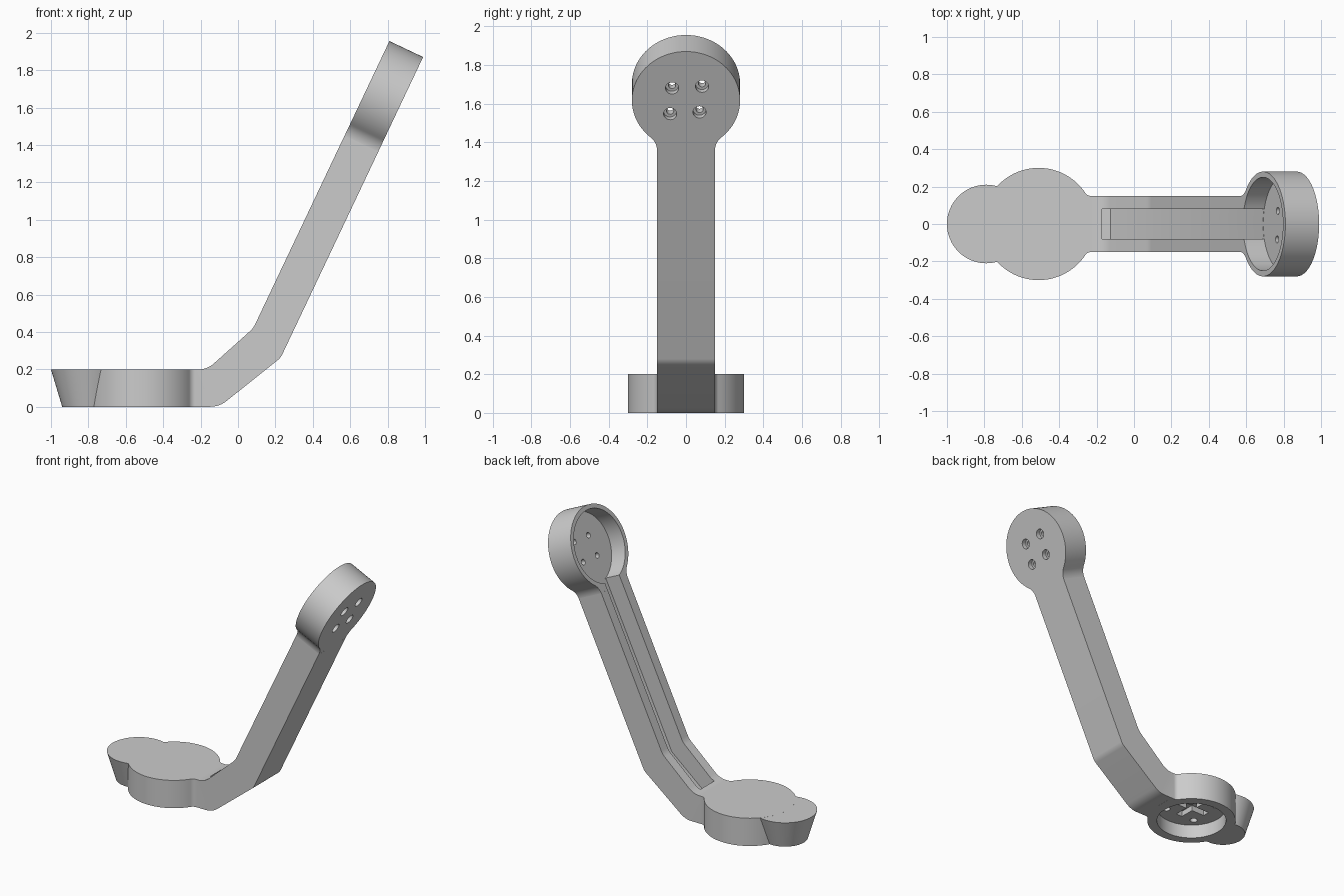
import bpy, bmesh
from math import sin, cos, pi, atan2, sqrt
from mathutils import Vector as V, Matrix

if "Cube" in bpy.data.objects:
    bpy.data.objects.remove(bpy.data.objects["Cube"])


def frame(origin, u, v, w):
    return Matrix.Translation(origin) @ Matrix((u, v, w)).transposed().to_4x4()


def prism(name, outline, lo, hi, m=Matrix(), shrink=None):
    """Extrude a 2D outline; shrink gives an alternative outline at the low end."""
    bm = bmesh.new()
    a = [bm.verts.new(m @ V((p[0], p[1], lo))) for p in (shrink or outline)]
    b = [bm.verts.new(m @ V((p[0], p[1], hi))) for p in outline]
    bm.faces.new(a[::-1])
    bm.faces.new(b)
    for i in range(len(a)):
        j = (i + 1) % len(a)
        bm.faces.new((a[i], a[j], b[j], b[i]))
    bmesh.ops.recalc_face_normals(bm, faces=bm.faces)
    me = bpy.data.meshes.new(name)
    bm.to_mesh(me)
    bm.free()
    ob = bpy.data.objects.new(name, me)
    bpy.context.collection.objects.link(ob)
    return ob


def circle(cx, cy, r, n=64):
    return [(cx + r * cos(2 * pi * i / n), cy + r * sin(2 * pi * i / n)) for i in range(n)]


def keyhole(R, r, half, extra):
    """Disc blending through fillets of radius r into a straight tail along +u."""
    s = sqrt((R + r) ** 2 - (half + r) ** 2)
    t = atan2(half + r, s)
    pts = [(R * cos(t + (2 * pi - 2 * t) * i / 80), R * sin(t + (2 * pi - 2 * t) * i / 80)) for i in range(81)]
    low = []
    for i in range(1, 11):
        g = (pi - t) + (t - pi / 2) * i / 10
        low.append((s + r * cos(g), -(half + r) + r * sin(g)))
    low.append((s + extra, -half))
    return pts + low + [(x, -y) for x, y in reversed(low)]


def rounded(points):
    """Points (x, z, cut) with corners softened by a short curve."""
    out = []
    n = len(points)
    for i, (x, z, c) in enumerate(points):
        p = V((x, z))
        if not c:
            out.append(p)
            continue
        a = p + (V(points[i - 1][:2]) - p).normalized() * c
        b = p + (V(points[(i + 1) % n][:2]) - p).normalized() * c
        for k in range(9):
            t = k / 8
            out.append(a * (1 - t) ** 2 + p * 2 * t * (1 - t) + b * t * t)
    return out


def combine(target, other, op):
    other.hide_render = True
    mod = target.modifiers.new(op, 'BOOLEAN')
    mod.operation, mod.solver, mod.object = op, 'EXACT', other
    bpy.context.view_layer.objects.active = target
    bpy.ops.object.modifier_apply(modifier=mod.name)
    bpy.data.objects.remove(other)


# Shared layout of the slanted arm
low_bend, tip = V((0.228, 0.262)), V((0.99, 1.87))
d = (tip - low_bend).normalized()
n = V((-d.y, d.x))
centre = tip - d * 0.28
SIDE = frame((0, 0, 0), (1, 0, 0), (0, 0, 1), (0, -1, 0))
HEAD = frame((centre.x, 0, centre.y), (-d.x, 0, -d.y), (0, -1, 0), (n.x, 0, n.y))
FOOT = Matrix.Translation((-0.51, 0, 0))

# Foot disc with tapered toe
bracket = prism("bracket", keyhole(0.30, 0.04, 0.1497, 0.02), 0, 0.2, FOOT)
toe = prism("toe", circle(-0.79, 0, 0.21), 0.0003, 0.1997, shrink=circle(-0.79, 0, 0.15))
combine(bracket, toe, 'UNION')

# Bent arm
up_bend = low_bend + n * 0.2 + d * 0.08
end = centre - d * 0.28
arm = prism("arm", rounded([
    (-0.235, 0.0003, 0), (-0.10, 0.0003, 0.05), (*low_bend, 0.02), (*end, 0),
    (*(end + n * 0.2), 0), (*up_bend, 0.025), (-0.165, 0.1997, 0.05), (-0.235, 0.1997, 0)]),
    -0.15, 0.15, SIDE)
combine(bracket, arm, 'UNION')

# Round head
head = prism("head", keyhole(0.28, 0.1, 0.1497, 0.005), 0.0003, 0.1997, HEAD)
combine(bracket, head, 'UNION')

# Head pocket and channel along the arm
combine(bracket, prism("head_pocket", circle(0, 0, 0.25), 0.08, 0.3, HEAD), 'DIFFERENCE')
floor_bend = low_bend.lerp(up_bend, 0.6 * 0.85)
floor_bend = low_bend + n * 0.081 + d * 0.035
channel = prism("channel", [
    (-0.17, 0.08), (-0.126, 0.08), floor_bend, centre + n * 0.081,
    centre + n * 0.35, low_bend + n * 0.35 + d * 0.15, (-0.17, 0.4)], -0.08, 0.08, SIDE)
combine(bracket, channel, 'DIFFERENCE')

# Counterbored screw holes in the head
for y, s in ((-0.072, 0.07), (0.083, 0.08), (-0.082, -0.077), (0.07, -0.067)):
    combine(bracket, prism("hole", circle(-s, -y, 0.019, 24), -0.1, 0.15, HEAD), 'DIFFERENCE')
    combine(bracket, prism("counterbore", circle(-s, -y, 0.034, 24), -0.1, 0.035, HEAD), 'DIFFERENCE')

# Underside pocket with cross recess and screw holes
combine(bracket, prism("foot_pocket", circle(0, 0, 0.235), -0.1, 0.10, FOOT), 'DIFFERENCE')
a, b = 0.025, 0.13
cross = [(b, -a), (b, a), (a, a), (a, b), (-a, b), (-a, a), (-b, a), (-b, -a), (-a, -a), (-a, -b), (a, -b), (a, -a)]
combine(bracket, prism("cross_recess", cross, 0.05, 0.14, FOOT), 'DIFFERENCE')
for i in range(4):
    g = pi / 4 + i * pi / 2
    combine(bracket, prism("hole", circle(0.17 * cos(g), 0.17 * sin(g), 0.025, 24), 0.05, 0.14, FOOT), 'DIFFERENCE')

bpy.ops.object.select_all(action='DESELECT')
bracket.select_set(True)
bpy.context.view_layer.objects.active = bracket
bpy.ops.object.shade_smooth_by_angle(angle=0.5)
